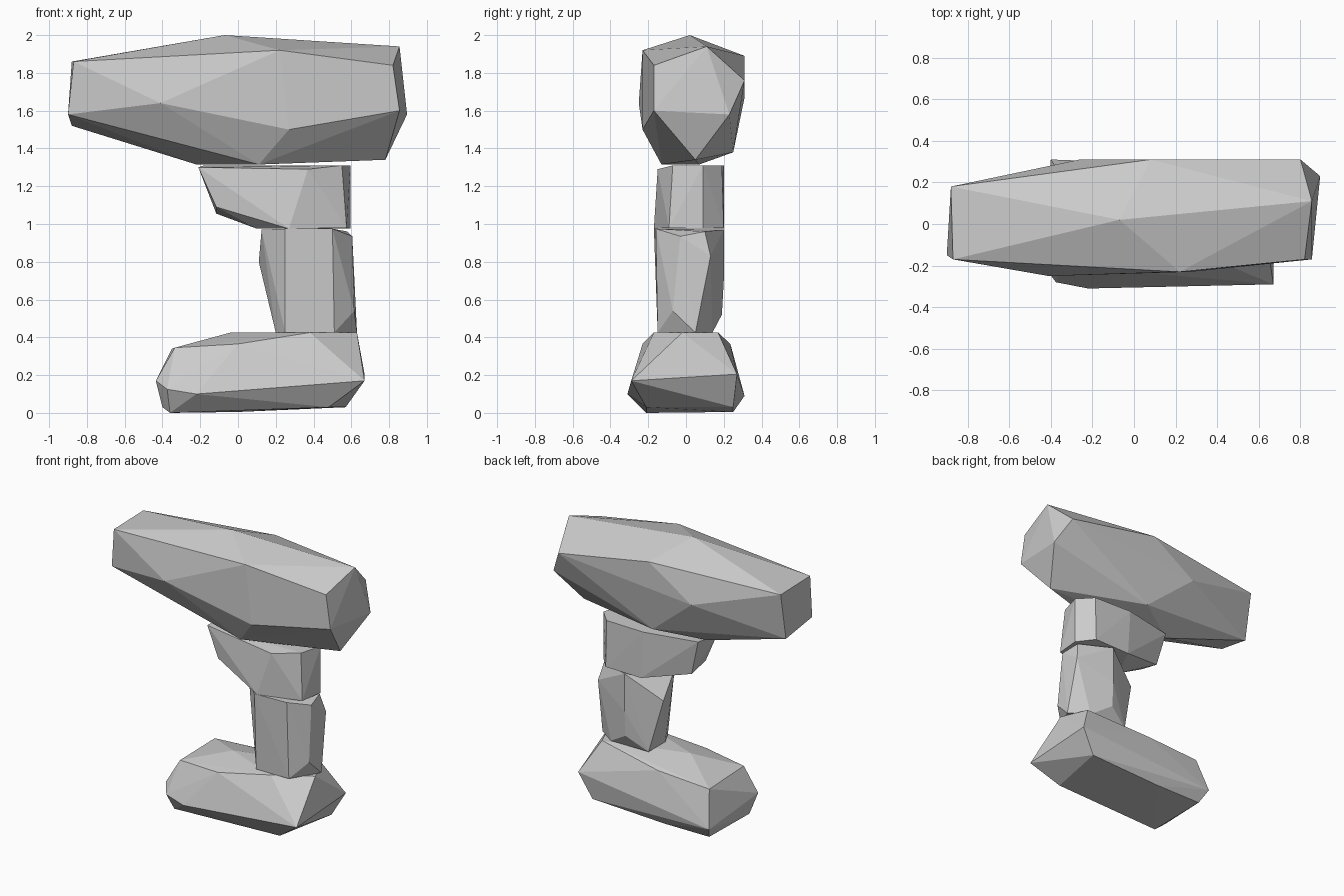
import bpy
import bmesh
import math

default_cube = bpy.data.objects.get("Cube")
if default_cube:
    bpy.data.objects.remove(default_cube, do_unlink=True)

# Single plain grey for the whole tool
grey = bpy.data.materials.new("light_grey")
grey.use_nodes = True
shade = (0.6, 0.6, 0.6, 1.0)
grey.diffuse_color = shade
grey.node_tree.nodes["Principled BSDF"].inputs["Base Color"].default_value = shade


def faceted_block(name, *sections):
    """Wrap a tight convex shell around the corner points of several sections."""
    shell = bmesh.new()
    for section in sections:
        for corner in section:
            shell.verts.new(corner)
    hull = bmesh.ops.convex_hull(shell, input=shell.verts[:], use_existing_faces=False)
    leftovers = {item for item in hull["geom_interior"] + hull["geom_unused"]
                 if isinstance(item, bmesh.types.BMVert)}
    bmesh.ops.delete(shell, geom=list(leftovers), context='VERTS')
    # Merge triangles that are practically coplanar into larger flat facets
    bmesh.ops.dissolve_limit(shell, angle_limit=math.radians(1),
                             verts=shell.verts[:], edges=shell.edges[:])
    bmesh.ops.recalc_face_normals(shell, faces=shell.faces[:])
    mesh = bpy.data.meshes.new(name)
    shell.to_mesh(mesh)
    shell.free()
    mesh.materials.append(grey)
    block = bpy.data.objects.new(name, mesh)
    bpy.context.collection.objects.link(block)
    return block


# Motor housing: nose end, front ridge, back ridge, rear cap
nose_end = [(-.87, -.17, 1.86), (-.88, .18, 1.86), (-.9, -.15, 1.58), (-.88, .12, 1.52)]
front_ridge = [(-.07, .02, 2), (.22, -.23, 1.92), (.27, -.23, 1.5),
               (-.41, -.25, 1.64), (.11, -.13, 1.315)]
back_ridge = [(.08, .31, 1.89), (-.26, .31, 1.67), (.09, .25, 1.38), (-.22, .07, 1.315)]
rear_cap = [(.82, -.17, 1.84), (.855, -.17, 1.6), (.855, .11, 1.94),
            (.8, .31, 1.76), (.895, .23, 1.58), (.78, .05, 1.34)]
faceted_block("motor_housing", nose_end, front_ridge, back_ridge, rear_cap)

# Trigger block: upper outline and lower outline
trigger_top = [(-.21, -.05, 1.3), (-.18, .12, 1.31), (.37, -.15, 1.29), (.55, -.07, 1.31),
               (.595, .09, 1.31), (.5, .19, 1.31), (.2, .2, 1.31)]
trigger_bottom = [(-.115, -.06, 1.09), (-.115, .1, 1.055), (.1, -.05, .975), (.27, -.17, .975),
                  (.575, -.09, .98), (.595, .09, .975), (.5, .2, .98), (.22, .2, .975)]
faceted_block("trigger_block", trigger_top, trigger_bottom)

# Grip: top, bulging middle and foot
grip_top = [(.125, -.05, .97), (.25, -.17, .975), (.5, -.16, .975),
            (.605, -.03, .935), (.58, .1, .96), (.35, .2, .97)]
grip_middle = [(.11, .1, .8), (.61, .13, .83), (.615, -.07, .54), (.35, .2, .7), (.35, .19, .52)]
grip_foot = [(.2, -.05, .425), (.25, -.15, .425), (.51, -.15, .425),
             (.63, .05, .425), (.2, .14, .425), (.5, .14, .425)]
faceted_block("grip", grip_top, grip_middle, grip_foot)

# Battery base: deck, widest belt and underside
base_deck = [(-.04, 0, .425), (.38, -.17, .425), (.63, -.02, .425), (.55, .17, .425),
             (0, -.23, .365), (.06, .235, .365), (-.335, -.18, .345), (-.35, .235, .34)]
base_belt = [(.67, -.29, .17), (.67, .27, .205), (-.22, -.31, .1),
             (-.375, -.28, .125), (-.435, -.2, .17), (-.4, .31, .09)]
base_underside = [(.57, .25, .03), (.48, -.21, .03), (0, .25, .005),
                  (-.36, -.21, 0), (-.4, -.15, .03), (-.36, .25, .005)]
faceted_block("battery_base", base_deck, base_belt, base_underside)
